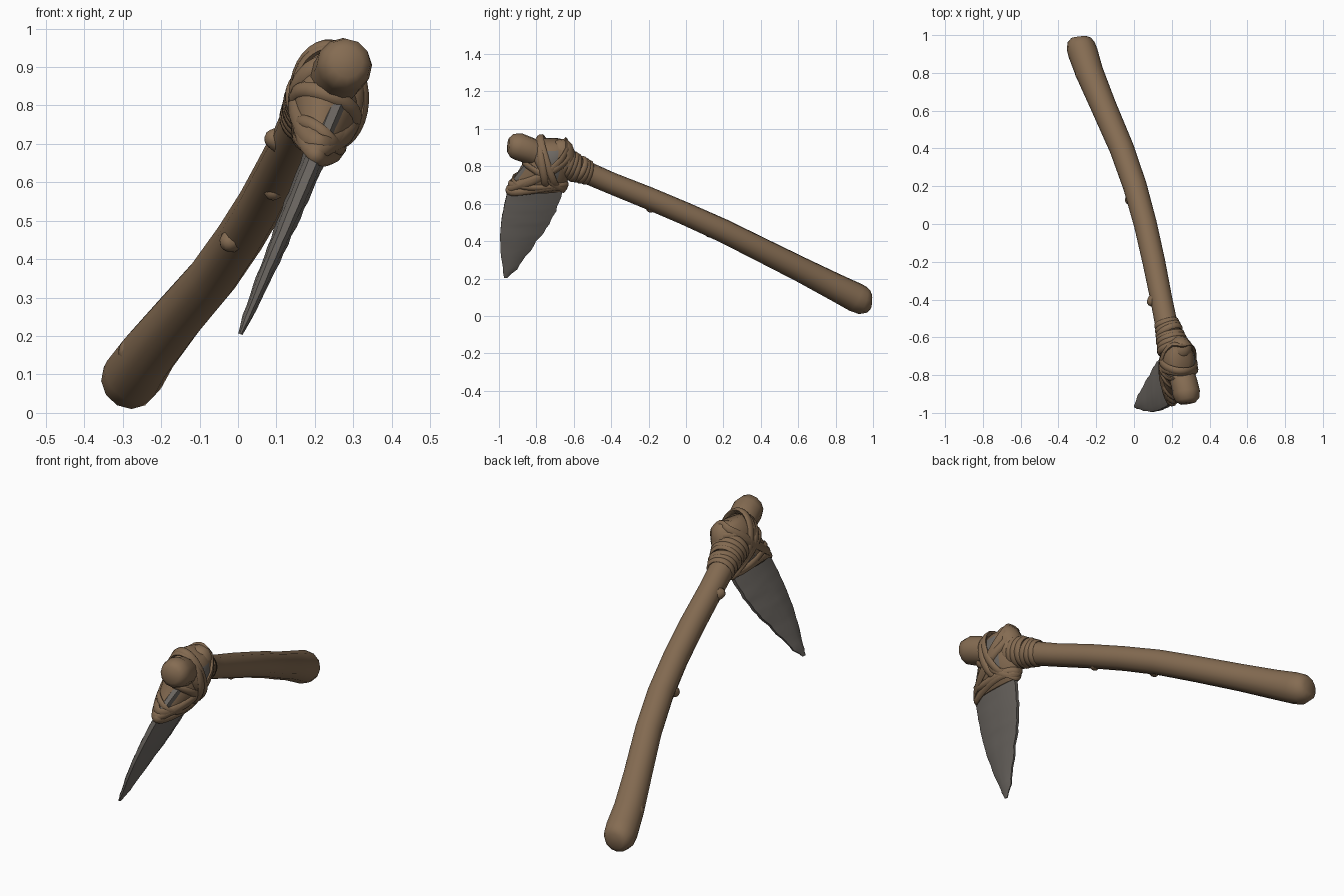
import bpy, bmesh, math, random
from mathutils import Vector

random.seed(4)
if "Cube" in bpy.data.objects:
    bpy.data.objects.remove(bpy.data.objects["Cube"])


def material(name, colour):
    m = bpy.data.materials.new(name)
    m.use_nodes = True
    m.diffuse_color = (*colour, 1)
    m.node_tree.nodes["Principled BSDF"].inputs["Base Color"].default_value = (*colour, 1)
    return m


WOOD = material("brown wood", (0.235, 0.15, 0.085))
LEATHER = material("tan leather", (0.225, 0.142, 0.08))
STONE = material("grey stone", (0.155, 0.14, 0.125))


def loft(name, rings, mat, closed=False, angle=40):
    """Skin a list of point rings; cap the ends unless the loop is closed."""
    bm = bmesh.new()
    loops = [[bm.verts.new(p) for p in ring] for ring in rings]
    n = len(loops[0])
    pairs = list(zip(loops, loops[1:])) + ([(loops[-1], loops[0])] if closed else [])
    for a, b in pairs:
        for i in range(n):
            bm.faces.new((a[i], a[(i + 1) % n], b[(i + 1) % n], b[i]))
    if not closed:
        bm.faces.new(loops[0])
        bm.faces.new(loops[-1])
    bmesh.ops.recalc_face_normals(bm, faces=bm.faces)
    mesh = bpy.data.meshes.new(name)
    bm.to_mesh(mesh)
    bm.free()
    mesh.materials.append(mat)
    ob = bpy.data.objects.new(name, mesh)
    bpy.context.collection.objects.link(ob)
    bpy.ops.object.select_all(action="DESELECT")
    ob.select_set(True)
    bpy.context.view_layer.objects.active = ob
    bpy.ops.object.shade_smooth_by_angle(angle=math.radians(angle))
    return ob


def tube(name, path, mat, sides=12):
    """Round tube through (x, y, z, radius) stations."""
    pts = [Vector(p[:3]) for p in path]
    rings = []
    for i, p in enumerate(pts):
        t = (pts[min(i + 1, len(pts) - 1)] - pts[max(i - 1, 0)]).normalized()
        u = t.cross(Vector((0, 0, 1))).normalized()
        v = u.cross(t)
        rings.append([p + path[i][3] * (u * math.cos(k * math.tau / sides) + v * math.sin(k * math.tau / sides))
                      for k in range(sides)])
    return loft(name, rings, mat, angle=60)


def band(name, path, outward, width, thick):
    """Closed strap with a rounded section following a loop of points."""
    n = len(path)
    rings = []
    for i, p in enumerate(path):
        t = (path[(i + 1) % n] - path[i - 1]).normalized()
        o = outward[i] - t * outward[i].dot(t)
        o.normalize()
        s = t.cross(o)
        rings.append([p + s * width * math.cos(k * math.tau / 8) + o * thick * math.sin(k * math.tau / 8)
                      for k in range(8)])
    return loft(name, rings, LEATHER, closed=True, angle=60)


# Curved handle with rounded ends
handle = [(-0.292, 0.99, 0.078, 0.04), (-0.29, 0.975, 0.079, 0.062), (-0.283, 0.945, 0.083, 0.076),
          (-0.27, 0.905, 0.1, 0.079), (-0.235, 0.8, 0.153, 0.074), (-0.16, 0.62, 0.245, 0.068),
          (-0.065, 0.4, 0.355, 0.065), (0.005, 0.2, 0.455, 0.063), (0.06, 0, 0.545, 0.061),
          (0.105, -0.2, 0.63, 0.06), (0.145, -0.4, 0.71, 0.058), (0.175, -0.55, 0.775, 0.06),
          (0.22, -0.7, 0.83, 0.066), (0.265, -0.84, 0.885, 0.071), (0.277, -0.895, 0.905, 0.073),
          (0.282, -0.93, 0.91, 0.064), (0.285, -0.95, 0.912, 0.04)]
tube("handle", handle, WOOD)

# Cut twig stubs along the handle
for i, (root, tip, r) in enumerate([
        ((-0.235, 0.82, 0.14), (-0.288, 0.785, 0.167), 0.042),
        ((0.03, 0.17, 0.48), (-0.025, 0.125, 0.443), 0.035),
        ((0.1, -0.15, 0.61), (0.09, -0.195, 0.572), 0.03),
        ((0.14, -0.38, 0.7), (0.088, -0.415, 0.715), 0.033)]):
    a, b = Vector(root), Vector(tip)
    steps = [(0, 1.4), (0.5, 1.15), (0.9, 0.9), (1.15, 0.6), (1.25, 0.3)]
    tube(f"twig_stub_{i + 1}", [(*a.lerp(b, f), r * s) for f, s in steps], WOOD, 8)

# Chipped stone blade, leaning sideways: height, front edge, back edge, half thickness
SIDE = Vector((1, 0, -0.42)).normalized()
profile = [(0.205, -0.974, -0.953, 0.006), (0.25, -0.982, -0.905, 0.013), (0.32, -0.99, -0.855, 0.018),
           (0.4, -0.997, -0.8, 0.022), (0.47, -0.995, -0.745, 0.025), (0.54, -0.985, -0.705, 0.028),
           (0.61, -0.972, -0.68, 0.03), (0.7, -0.95, -0.65, 0.032), (0.86, -0.83, -0.66, 0.03)]
rows = []
for (z0, f0, b0, t0), (z1, f1, b1, t1) in zip(profile, profile[1:]):
    for s in (0, 0.33, 0.67):
        mix = lambda p, q: p + (q - p) * s
        chip = 0.005 if rows else 0
        rows.append((mix(z0, z1), mix(f0, f1) + random.uniform(0, chip),
                     mix(b0, b1) + random.uniform(-chip, chip), mix(t0, t1)))
rings = []
for z, f, b, t in rows:
    section = [(0, 0.35), (0.1, 0.75), (0.4, 1), (0.75, 0.85), (1, 0.3)]
    section += [(u, -w) for u, w in reversed(section)]
    rings.append([Vector((0.008 + (z - 0.21) * 0.42, f + (b - f) * u, z)) + SIDE * t * w * random.uniform(0.93, 1.07)
                  for u, w in section])
loft("stone_blade", rings, STONE, angle=30)

# Leather hood over the joint: height, middle, front, back, half thickness
hood = [(0.67, 0.2, -0.955, -0.66, 0.042), (0.7, 0.208, -0.942, -0.64, 0.06), (0.75, 0.218, -0.91, -0.625, 0.08),
        (0.81, 0.23, -0.875, -0.615, 0.094), (0.87, 0.242, -0.85, -0.61, 0.09), (0.91, 0.25, -0.82, -0.62, 0.072),
        (0.935, 0.252, -0.79, -0.65, 0.045)]


def hood_point(angle, z, swell=0.0):
    z = min(max(z, hood[0][0]), hood[-1][0])
    for lo, hi in zip(hood, hood[1:]):
        if z <= hi[0]:
            s = (z - lo[0]) / (hi[0] - lo[0])
            x, f, b, t = (lo[k] + (hi[k] - lo[k]) * s for k in (1, 2, 3, 4))
            break
    centre = Vector((x, (f + b) / 2, z))
    out = Vector((0, math.cos(angle), 0)) * ((b - f) / 2 + swell) + SIDE * math.sin(angle) * (t + swell)
    return centre + out, out.normalized()


TURN = [k * math.tau / 32 for k in range(32)]
hood_ob = loft("leather_hood", [[hood_point(a, row[0])[0] for a in TURN] for row in hood], LEATHER, angle=60)

# Gaps on both flanks where the stone shows through
hood_ob.data.materials.append(STONE)
for face in hood_ob.data.polygons:
    c = face.center
    if 0.75 < c.z < 0.87 and -0.78 < c.y < -0.68:
        face.material_index = 1

# Straps crossing over the hood, and sagging turns round the blade root
straps = [(0.805, 0.115, 0.024), (0.8, -0.11, 0.022), (0.785, 0.1, 0.02), (0.765, -0.075, 0.02),
          (0.69, 0.01, 0.02), (0.715, -0.015, 0.018)]
for i, (height, tilt, width) in enumerate(straps):
    samples = [hood_point(a, height + tilt * math.cos(a) + 0.012 * math.cos(2 * a + i), 0.001) for a in TURN]
    band(f"strap_{i + 1}", [s[0] for s in samples], [s[1] for s in samples], width, 0.011)

# Loops slung over the handle in front of the knob
for i, (centre, up) in enumerate([((0.235, -0.735, 0.825), (0.025, -0.045, 0.13)),
                                  ((0.238, -0.765, 0.82), (0.025, -0.02, 0.125))]):
    outs = [Vector(up) * math.sin(a) + SIDE * 0.096 * math.cos(a) for a in TURN]
    band(f"handle_loop_{i + 1}", [Vector(centre) + o for o in outs], outs, 0.02, 0.011)

# Coiled binding round the handle behind the head
start, end = Vector((0.174, -0.53, 0.768)), Vector((0.21, -0.66, 0.818))
along = (end - start).normalized()
u = along.cross(Vector((0, 0, 1))).normalized()
v = u.cross(along)
for i in range(7):
    f = i / 6
    tilt = random.uniform(-0.2, 0.2)
    outs = [u * math.cos(a) + v * math.sin(a) + along * tilt * math.sin(a + i) for a in TURN]
    path = [start.lerp(end, f) + o * (0.058 + 0.022 * f) for o in outs]
    band(f"binding_coil_{i + 1}", path, outs, 0.018, 0.01)

# Rounded knob of the fork above the joint
knob = [(0.235, -0.655, 0.8, 0.062), (0.243, -0.66, 0.87, 0.068), (0.249, -0.665, 0.905, 0.06),
        (0.253, -0.67, 0.93, 0.042), (0.255, -0.672, 0.942, 0.02)]
tube("fork_knob", knob, WOOD)
